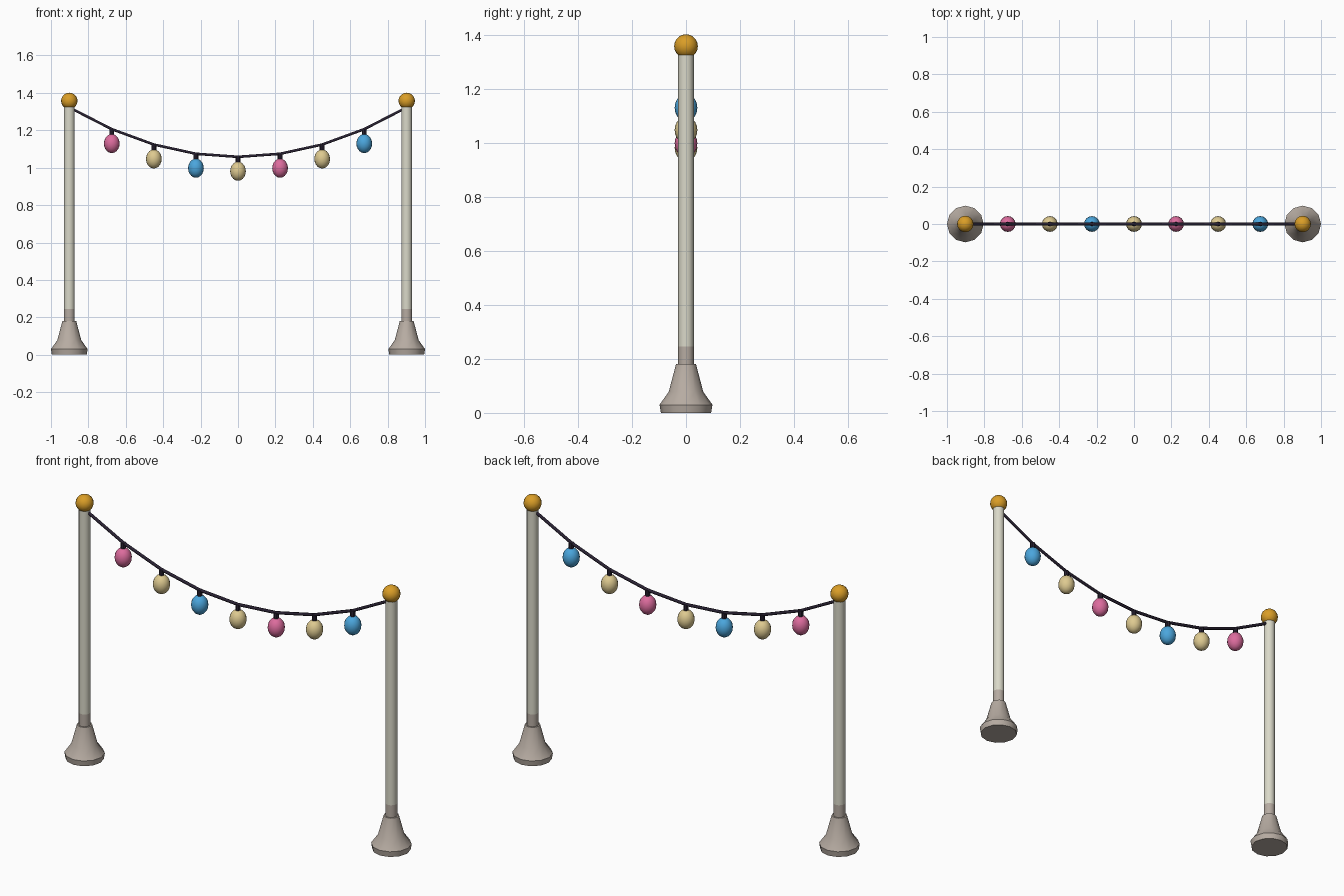
import bpy, bmesh, math
from mathutils import Matrix

if "Cube" in bpy.data.objects:
    bpy.data.objects.remove(bpy.data.objects["Cube"])


def material(name, rgb):
    m = bpy.data.materials.new(name)
    m.diffuse_color = (*rgb, 1)
    m.use_nodes = True
    m.node_tree.nodes["Principled BSDF"].inputs["Base Color"].default_value = m.diffuse_color
    return m


STONE = material("warm_grey", (0.47, 0.41, 0.36))
POST = material("pale_grey", (0.70, 0.69, 0.58))
GOLD = material("gold", (0.70, 0.34, 0.02))
DARK = material("dark_cable", (0.023, 0.016, 0.034))
PINK = material("pink", (0.72, 0.15, 0.34))
CREAM = material("cream", (0.73, 0.59, 0.28))
BLUE = material("blue", (0.07, 0.38, 0.72))


def finish(name, bm, mats, loc):
    """Turn a bmesh into a smooth-shaded object."""
    bmesh.ops.recalc_face_normals(bm, faces=bm.faces)
    me = bpy.data.meshes.new(name)
    bm.to_mesh(me)
    bm.free()
    ob = bpy.data.objects.new(name, me)
    bpy.context.collection.objects.link(ob)
    for m in mats:
        me.materials.append(m)
    ob.location = loc
    bpy.ops.object.select_all(action='DESELECT')
    ob.select_set(True)
    bpy.context.view_layer.objects.active = ob
    bpy.ops.object.shade_smooth_by_angle(angle=math.radians(35))
    return ob


def lathe(name, profile, sides, mats, loc, split=None):
    """Closed solid of revolution; faces above split get the second material."""
    bm = bmesh.new()
    rings = [[bm.verts.new((r * math.cos(2 * math.pi * i / sides),
                            r * math.sin(2 * math.pi * i / sides), z))
              for i in range(sides)] for r, z in profile]
    for a, b in zip(rings, rings[1:]):
        for i in range(sides):
            j = (i + 1) % sides
            bm.faces.new((a[i], a[j], b[j], b[i]))
    bm.faces.new(rings[0])
    bm.faces.new(rings[-1])
    if split is not None:
        for f in bm.faces:
            f.material_index = int(f.calc_center_median().z > split)
    return finish(name, bm, mats, loc)


def ball(name, rx, rz, mat, loc, u=16, v=10):
    bm = bmesh.new()
    bmesh.ops.create_uvsphere(bm, u_segments=u, v_segments=v, radius=1,
                              matrix=Matrix.Diagonal((rx, rx, rz, 1)))
    return finish(name, bm, [mat], loc)


# Two posts with flared feet, grey lower bands and gold finials
POST_X = 0.902
for side, sx in (("left", -1), ("right", 1)):
    at = (sx * POST_X, 0, 0)
    lathe(side + "_foot", [(0.093, 0), (0.098, 0.03), (0.064, 0.078), (0.037, 0.18)],
          12, [STONE], at)
    lathe(side + "_post", [(0.029, 0.15), (0.029, 0.245), (0.029, 1.33)],
          12, [STONE, POST], at, split=0.245)
    ball(side + "_finial", 0.044, 0.044, GOLD, (sx * POST_X, 0, 1.357))


# Sagging cable in straight segments between lamp positions
def cable_z(x):
    return 1.058 + 0.325 * x * x


xs = [-0.9 + 0.225 * i for i in range(9)]
curve = bpy.data.curves.new("cable", 'CURVE')
curve.dimensions = '3D'
curve.bevel_depth = 0.008
curve.bevel_resolution = 1
curve.use_fill_caps = True
spline = curve.splines.new('POLY')
spline.points.add(len(xs) - 1)
for p, x in zip(spline.points, xs):
    p.co = (x, 0, cable_z(x), 1)
curve.materials.append(DARK)
bpy.context.collection.objects.link(bpy.data.objects.new("cable", curve))

# Hanging bulbs with dark sockets, colours repeating along the cable
for i, x in enumerate(xs[1:-1]):
    z = cable_z(x)
    lathe(f"socket_{i + 1}", [(0.013, -0.038), (0.013, 0.002)], 8, [DARK], (x, 0, z))
    ball(f"bulb_{i + 1}", 0.042, 0.051, (PINK, CREAM, BLUE, CREAM)[i % 4],
         (x, 0, z - 0.077))
